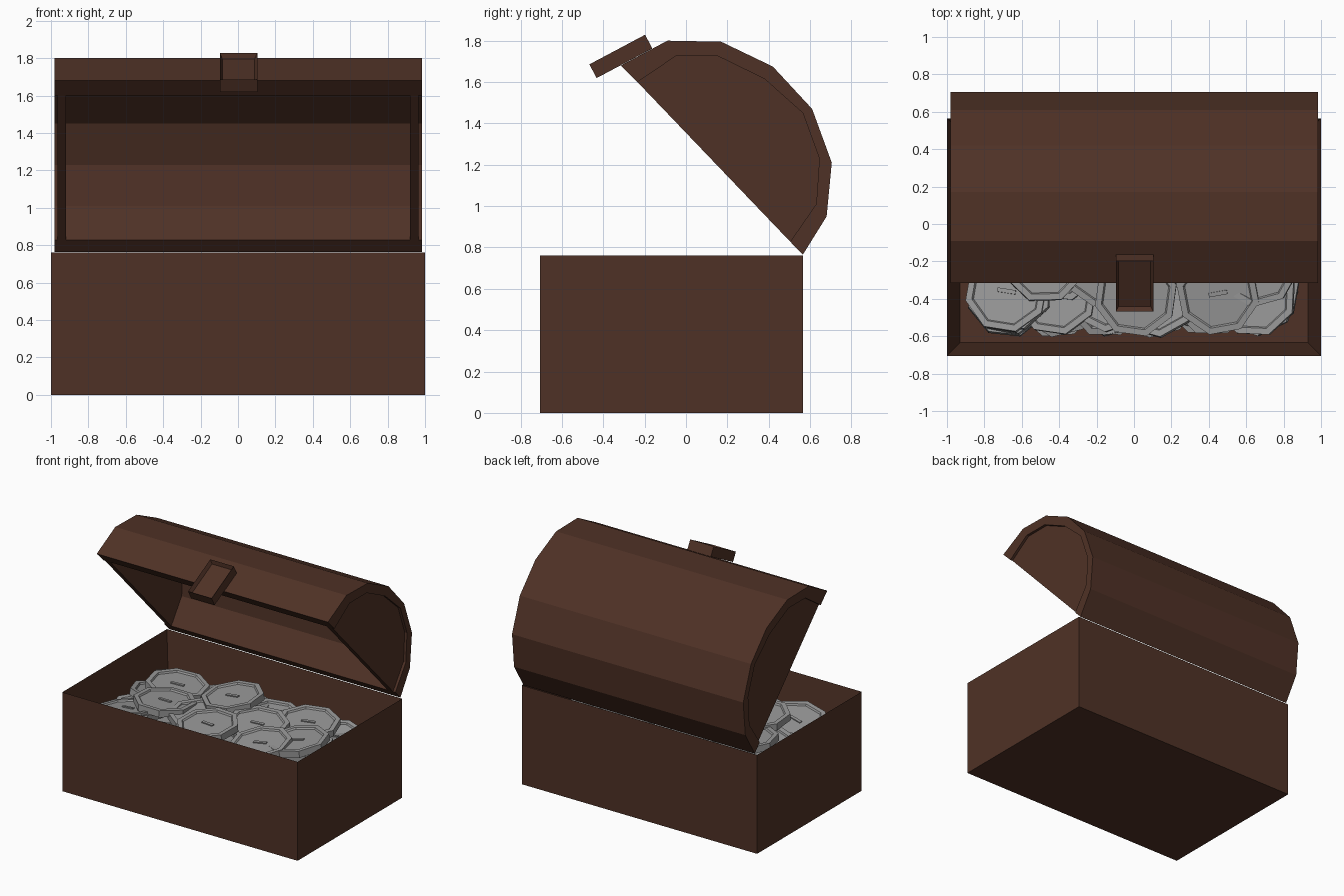
import bpy, bmesh, math, random
from mathutils import Matrix, Vector

random.seed(7)
if "Cube" in bpy.data.objects:
    bpy.data.objects.remove(bpy.data.objects["Cube"], do_unlink=True)


def material(name, rgb):
    m = bpy.data.materials.new(name)
    m.use_nodes = True
    m.diffuse_color = (*rgb, 1)
    m.node_tree.nodes["Principled BSDF"].inputs["Base Color"].default_value = (*rgb, 1)
    return m


wood = material("dark brown wood", (0.078, 0.031, 0.019))
silver = material("silver grey", (0.31, 0.31, 0.31))


def finish(bm, name, mat):
    bmesh.ops.recalc_face_normals(bm, faces=bm.faces)
    mesh = bpy.data.meshes.new(name)
    bm.to_mesh(mesh)
    bm.free()
    mesh.materials.append(mat)
    obj = bpy.data.objects.new(name, mesh)
    bpy.context.collection.objects.link(obj)
    return obj


def box_bm(size):
    bm = bmesh.new()
    bmesh.ops.create_cube(bm, size=1)
    bmesh.ops.scale(bm, vec=size, verts=bm.verts)
    return bm


def sink_top(bm, inset, depth):
    """Inset the top face and push it down, making an open tray."""
    bm.faces.ensure_lookup_table()
    top = max(bm.faces, key=lambda f: f.calc_center_median().z)
    bmesh.ops.inset_region(bm, faces=[top], thickness=inset)
    bmesh.ops.translate(bm, vec=(0, 0, -depth), verts=top.verts)


# Open box with thick walls
bm = box_bm((2, 1.27, 0.76))
sink_top(bm, 0.1, 0.66)
finish(bm, "chest_box", wood).location = (0, -0.07, 0.38)

# Lid cross-section (y, z), from hinge over the arch to the front edge
outer = [(0.565, 0.765), (0.68, 0.95), (0.705, 1.21), (0.61, 1.47),
         (0.42, 1.675), (0.17, 1.795), (-0.09, 1.8), (-0.315, 1.68)]
inner = [(0.504, 0.828), (0.63, 1.01), (0.645, 1.23), (0.565, 1.45),
         (0.38, 1.615), (0.155, 1.725), (-0.05, 1.725), (-0.235, 1.6)]

# Arched lid shell: one ring strip per end, joined by walls
bm = bmesh.new()
loop = outer + inner[::-1]
ends = [[bm.verts.new((x, y, z)) for y, z in loop] for x in (-0.98, 0.985)]
n, count = len(outer), len(loop)
for i in range(count):
    j = (i + 1) % count
    bm.faces.new((ends[0][i], ends[0][j], ends[1][j], ends[1][i]))
for ring in ends:
    for i in range(n - 1):
        bm.faces.new((ring[i], ring[i + 1], ring[count - 2 - i], ring[count - 1 - i]))
finish(bm, "lid_shell", wood)

# Slightly recessed end panels of the lid
for side, name in ((1, "lid_panel_left"), (-1, "lid_panel_right")):
    bm = bmesh.new()
    face = bm.faces.new([bm.verts.new((side * 0.92, y, z)) for y, z in inner])
    ext = bmesh.ops.extrude_face_region(bm, geom=[face], use_keep_orig=True)
    moved = [g for g in ext["geom"] if isinstance(g, bmesh.types.BMVert)]
    bmesh.ops.translate(bm, vec=(side * 0.045, 0, 0), verts=moved)
    finish(bm, name, wood)

# Tilted clasp with a sunken face
bm = box_bm((0.2, 0.305, 0.075))
sink_top(bm, 0.02, 0.03)
clasp = finish(bm, "clasp", wood)
clasp.location = (0.003, -0.315, 1.724)
clasp.rotation_euler = (math.radians(28), 0, 0)

# Octagonal coin with a sunken face and a small raised bar on both sides
bm = bmesh.new()
bmesh.ops.create_cone(bm, cap_ends=True, segments=8, radius1=0.225, radius2=0.225,
                      depth=0.05, matrix=Matrix.Rotation(math.pi / 8, 4, "Z"))
for cap in [f for f in bm.faces if len(f.verts) == 8]:
    s = math.copysign(1, cap.calc_center_median().z)
    bmesh.ops.inset_region(bm, faces=[cap], thickness=0.035)
    bmesh.ops.inset_region(bm, faces=[cap], thickness=0.008)
    bmesh.ops.translate(bm, vec=(0, 0, -s * 0.012), verts=cap.verts)
bar = bmesh.ops.create_cube(bm, size=1)["verts"]
bmesh.ops.scale(bm, vec=(0.1, 0.022, 0.042), verts=bar)
coin_mesh = finish(bm, "coin", silver)
first = coin_mesh
mesh = coin_mesh.data


def coin(x, y, z, tilt_x, tilt_y):
    global first
    obj = first or bpy.data.objects.new("coin", mesh)
    if not first:
        bpy.context.collection.objects.link(obj)
    first = None
    obj.location = (x, y, z)
    obj.rotation_euler = (tilt_x, tilt_y, random.uniform(-0.4, 0.4))


# Buried layers of coins, jittered on a grid
for layer, z in enumerate((0.36, 0.45, 0.53)):
    for i in range(6):
        for j in range(4):
            x = -0.66 + i * 0.264 + random.uniform(-0.03, 0.03)
            y = -0.37 + j * 0.2 + random.uniform(-0.02, 0.02)
            coin(x, y, z + random.uniform(-0.04, 0.04),
                 random.uniform(-0.2, 0.2), random.uniform(-0.2, 0.2))

# Top coins of the heap
for x, y, z in [(-0.68, -0.36, 0.58), (-0.48, -0.2, 0.63), (-0.17, -0.22, 0.61),
                (0.01, -0.38, 0.65), (0.45, -0.37, 0.62), (0.66, -0.22, 0.64),
                (0.25, -0.12, 0.62), (-0.1, 0.08, 0.66), (-0.6, 0.12, 0.6),
                (0.5, 0.14, 0.6)]:
    coin(x, y, z, random.uniform(-0.12, 0.12), random.uniform(-0.15, 0.15))
